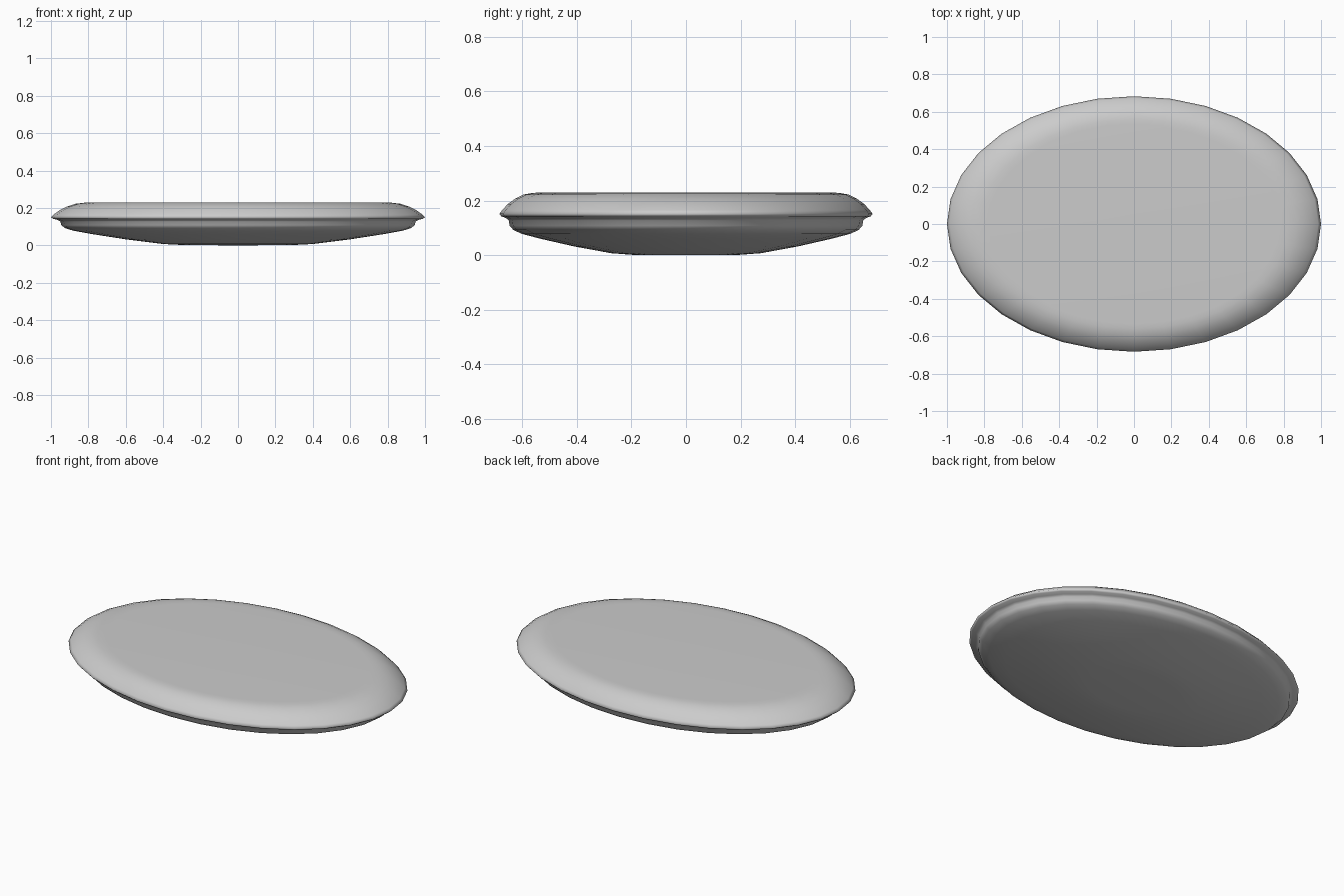
import bpy, bmesh, math

if "Cube" in bpy.data.objects:
    bpy.data.objects.remove(bpy.data.objects["Cube"])

SEGMENTS = 32
RATIO = 0.683  # oval depth relative to width

# (half width, height) from bottom centre to top centre
PROFILE = [(0.0, 0.0), (0.28, 0.001), (0.40, 0.007), (0.60, 0.032), (0.78, 0.06),
           (0.88, 0.078), (0.925, 0.092), (0.945, 0.108), (0.95, 0.127),
           (0.965, 0.136), (0.99, 0.142), (1.0, 0.151), (0.985, 0.165),
           (0.955, 0.187), (0.915, 0.207), (0.87, 0.222), (0.82, 0.228),
           (0.78, 0.229), (0.0, 0.229)]


def oval_lathe(name, profile):
    bm = bmesh.new()
    rings = []
    for r, z in profile:
        if r == 0:
            rings.append([bm.verts.new((0, 0, z))] * SEGMENTS)
        else:
            angles = [2 * math.pi * i / SEGMENTS for i in range(SEGMENTS)]
            rings.append([bm.verts.new((r * math.cos(a), RATIO * r * math.sin(a), z))
                          for a in angles])
    for low, high in zip(rings, rings[1:]):
        for i in range(SEGMENTS):
            j = (i + 1) % SEGMENTS
            bm.faces.new(dict.fromkeys((low[i], low[j], high[j], high[i])))
    bmesh.ops.recalc_face_normals(bm, faces=bm.faces)
    mesh = bpy.data.meshes.new(name)
    bm.to_mesh(mesh)
    bm.free()
    obj = bpy.data.objects.new(name, mesh)
    bpy.context.collection.objects.link(obj)
    for p in mesh.polygons:
        p.use_smooth = True
    return obj


# Oval disc with an overhanging rim and shallow rounded underside
oval_lathe("oval_disc", PROFILE)
